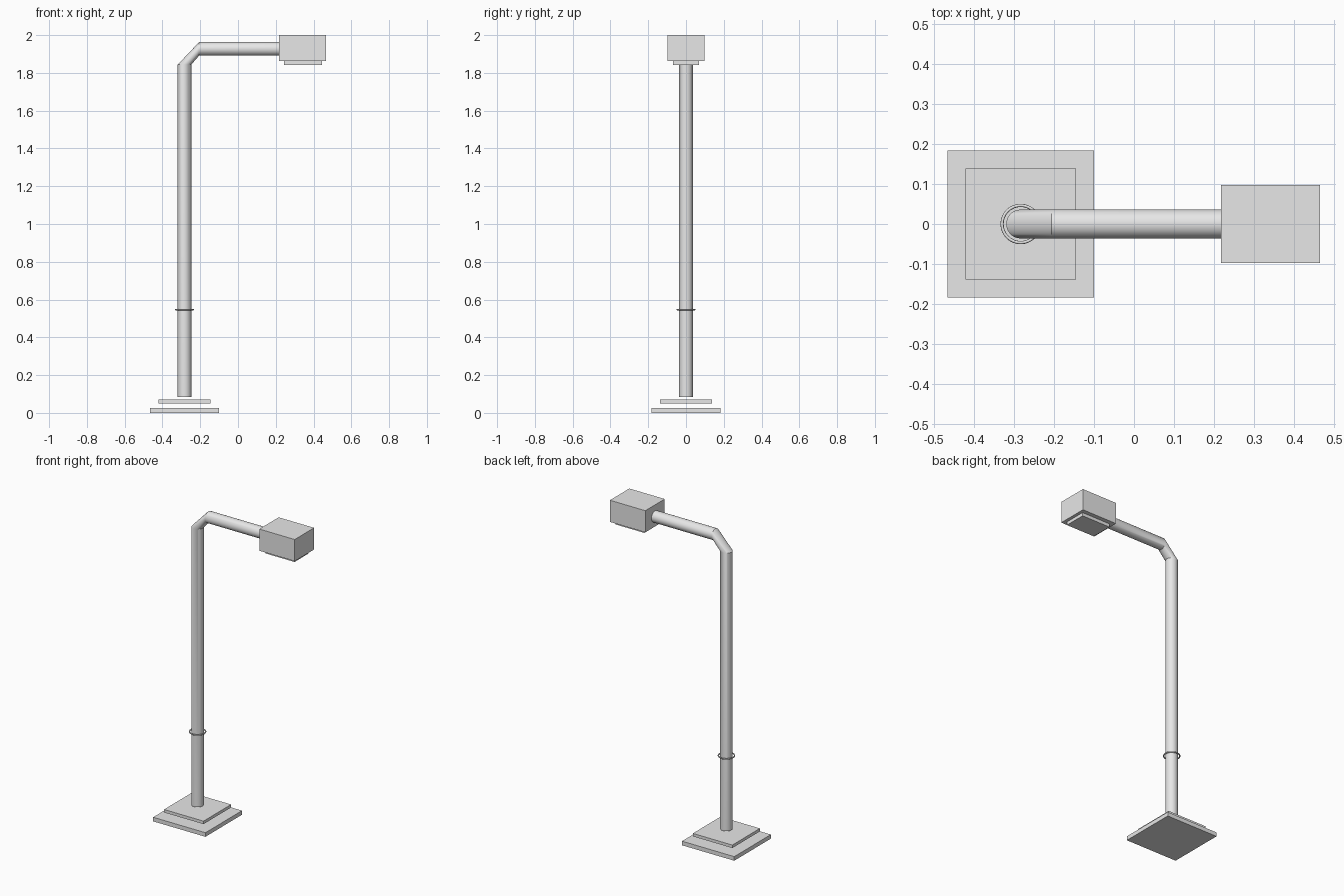
import bpy, bmesh, math
from mathutils import Vector

if "Cube" in bpy.data.objects:
    bpy.data.objects.remove(bpy.data.objects["Cube"])

grey = bpy.data.materials.new("light grey")
grey.diffuse_color = (0.8, 0.8, 0.8, 1)
grey.use_nodes = True
grey.node_tree.nodes["Principled BSDF"].inputs["Base Color"].default_value = grey.diffuse_color

POLE_X = -0.283
RADIUS = 0.036
SIDES = 32


def box(name, x0, x1, half_y, z0, z1):
    bpy.ops.mesh.primitive_cube_add(size=1, location=((x0 + x1) / 2, 0, (z0 + z1) / 2))
    ob = bpy.context.object
    ob.name = name
    ob.scale = (x1 - x0, 2 * half_y, z1 - z0)
    bpy.ops.object.transform_apply(location=False, rotation=False, scale=True)
    ob.data.materials.append(grey)
    return ob


# stacked base plates with small gaps between them
box("base_plate", POLE_X - 0.183, POLE_X + 0.183, 0.183, 0, 0.026)
box("upper_base_plate", POLE_X - 0.138, POLE_X + 0.138, 0.138, 0.051, 0.070)

# lamp head and its lens plate
box("lamp_head", 0.217, 0.465, 0.097, 1.863, 2.0)
box("lamp_lens", 0.243, 0.445, 0.070, 1.842, 1.863)

# bent pipe: (centre, direction the ring's left side points to)
up, left = Vector((0, 0, 1)), Vector((-1, 0, 0))
stations = [((POLE_X, 0, 0.085), left), ((POLE_X, 0, 1.844), left),
            ((-0.206, 0, 1.927), up), ((0.217, 0, 1.927), up)]
bm = bmesh.new()
rings = []
for centre, outer in stations:
    ring = []
    for i in range(SIDES):
        a = 2 * math.pi * i / SIDES
        offset = outer * math.cos(a) + Vector((0, math.sin(a), 0))
        ring.append(bm.verts.new(Vector(centre) + offset * RADIUS))
    rings.append(ring)
for lower, upper in zip(rings, rings[1:]):
    for i in range(SIDES):
        j = (i + 1) % SIDES
        bm.faces.new((lower[i], lower[j], upper[j], upper[i]))
bm.faces.new(rings[0])
bm.faces.new(rings[-1])
bmesh.ops.recalc_face_normals(bm, faces=bm.faces)
mesh = bpy.data.meshes.new("pole")
bm.to_mesh(mesh)
bm.free()
pole = bpy.data.objects.new("pole", mesh)
bpy.context.collection.objects.link(pole)
mesh.materials.append(grey)

# thin collar ring around the pole
bpy.ops.mesh.primitive_torus_add(location=(POLE_X, 0, 0.547), major_radius=0.0465,
                                 minor_radius=0.004, major_segments=32, minor_segments=8)
collar = bpy.context.object
collar.name = "collar_ring"
collar.data.materials.append(grey)

# smooth the round parts, keeping the bends sharp
for ob in (pole, collar):
    bpy.ops.object.select_all(action='DESELECT')
    ob.select_set(True)
    bpy.context.view_layer.objects.active = ob
    bpy.ops.object.shade_smooth_by_angle(angle=math.radians(30 if ob is pole else 60))
